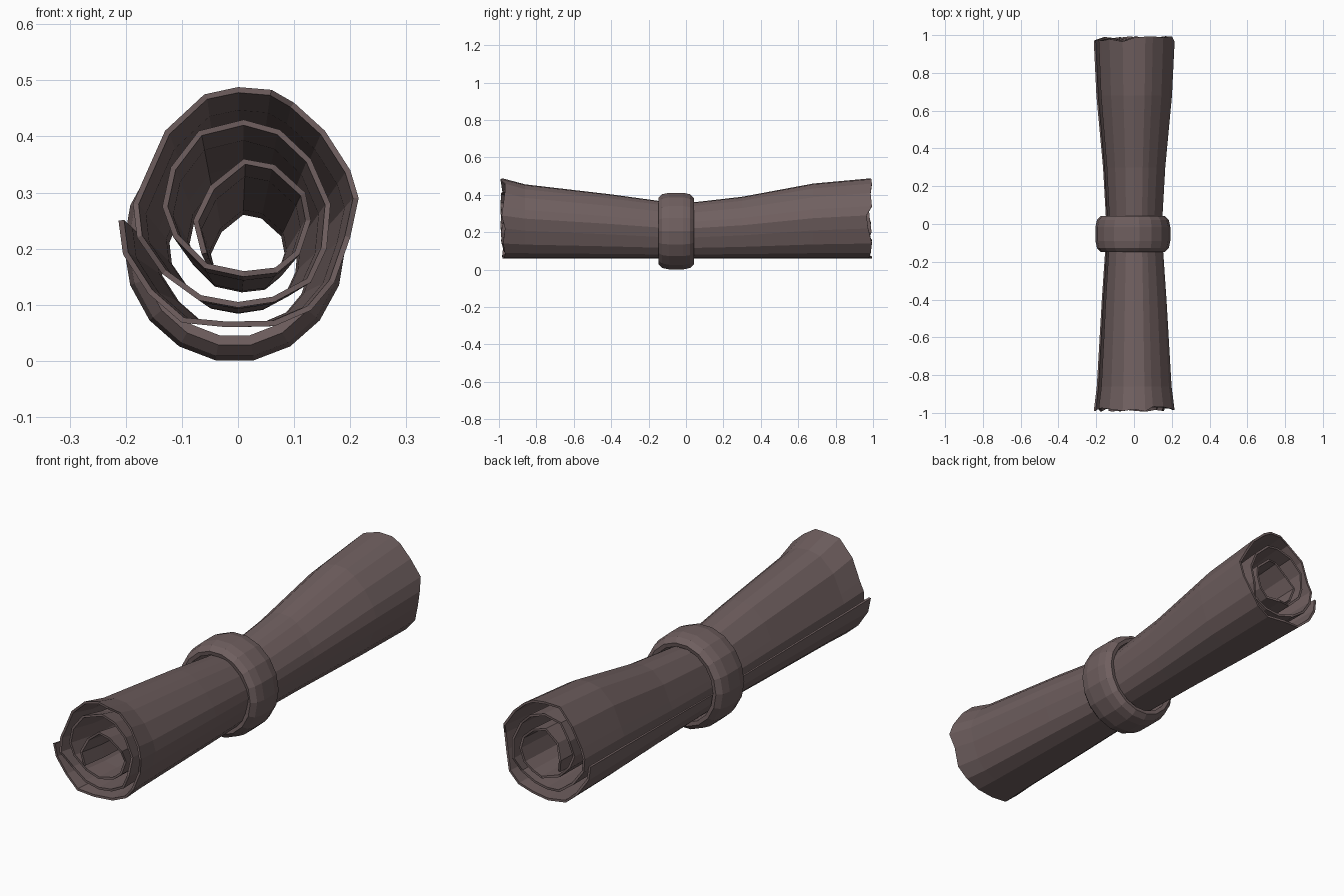
import bpy, bmesh, math, random

if "Cube" in bpy.data.objects:
    bpy.data.objects.remove(bpy.data.objects["Cube"])
random.seed(4)

mat = bpy.data.materials.new("dark_parchment")
mat.diffuse_color = (0.16, 0.115, 0.115, 1)
mat.use_nodes = True
mat.node_tree.nodes["Principled BSDF"].inputs["Base Color"].default_value = mat.diffuse_color

def finish(name, bm):
    bmesh.ops.recalc_face_normals(bm, faces=bm.faces)
    me = bpy.data.meshes.new(name)
    bm.to_mesh(me)
    bm.free()
    ob = bpy.data.objects.new(name, me)
    bpy.context.collection.objects.link(ob)
    me.materials.append(mat)
    return ob

# Rolled sheet: spiral section (x, z) from the inner edge outwards
spiral = [(-.065, .19), (-.08, .25), (-.05, .312), (.01, .36), (.065, .35), (.12, .30),
          (.13, .25), (.11, .19), (.07, .157), (.01, .15), (-.06, .165), (-.115, .22),
          (-.135, .275), (-.12, .345), (-.07, .41), (.01, .43), (.075, .412), (.13, .36),
          (.165, .28), (.158, .20), (.13, .14), (.065, .105), (0, .095), (-.07, .108),
          (-.135, .155), (-.18, .22), (-.187, .28), (-.17, .32), (-.13, .41), (-.06, .475),
          (0, .488), (.06, .483), (.10, .46), (.155, .41), (.20, .34), (.215, .29),
          (.20, .22), (.172, .14), (.13, .09), (.065, .062), (-.02, .06), (-.10, .068),
          (-.16, .12), (-.205, .19), (-.213, .25)]
# Stations along the roll: y and scale about the resting line at z = 0.06
stations = [(-.98, 1), (-.86, .925), (-.4, .80), (-.15, .72), (0, .69),
            (.3, .77), (.68, .935), (.98, 1)]
THICK = .01

def offset(i, d):
    a, b = spiral[max(i - 1, 0)], spiral[min(i + 1, len(spiral) - 1)]
    tx, tz = b[0] - a[0], b[1] - a[1]
    l = math.hypot(tx, tz)
    # the spiral runs clockwise, so its right-hand side is the inside
    return spiral[i][0] + d * tz / l, spiral[i][1] - d * tx / l

bm = bmesh.new()
layers = []
for d in (0, THICK):
    random.seed(4)
    rows = []
    for y, k in stations:
        row = []
        for i in range(len(spiral)):
            x, z = offset(i, d)
            tear = random.uniform(-.015, .015) if abs(y) > .9 else 0
            row.append(bm.verts.new((x * k, y + tear, .06 + (z - .06) * k)))
        rows.append(row)
    layers.append(rows)
ns, np_ = len(stations), len(spiral)
for rows in layers:
    for r in range(ns - 1):
        for i in range(np_ - 1):
            bm.faces.new((rows[r][i], rows[r][i + 1], rows[r + 1][i + 1], rows[r + 1][i]))
A, B = layers
for r in (0, ns - 1):
    for i in range(np_ - 1):
        bm.faces.new((A[r][i], A[r][i + 1], B[r][i + 1], B[r][i]))
for i in (0, np_ - 1):
    for r in range(ns - 1):
        bm.faces.new((A[r][i], A[r + 1][i], B[r + 1][i], B[r][i]))
finish("rolled_sheet", bm)

# Ring band: rounded profile (inset from the outer radius, y) swept in 18 steps
profile = [(.045, -.145), (.028, -.148), (.008, -.128), (0, -.09), (0, -.015),
           (.008, .022), (.028, .042), (.045, .039)]
N = 18
bm = bmesh.new()
loops = []
for s in range(N):
    a = 2 * math.pi * s / N
    loops.append([bm.verts.new((-.006 + (.198 - p) * math.cos(a), y,
                                .206 + (.208 - p) * math.sin(a))) for p, y in profile])
for s in range(N):
    u, v = loops[s], loops[(s + 1) % N]
    for j in range(len(profile)):
        k = (j + 1) % len(profile)
        bm.faces.new((u[j], v[j], v[k], u[k]))
finish("ring_band", bm)
